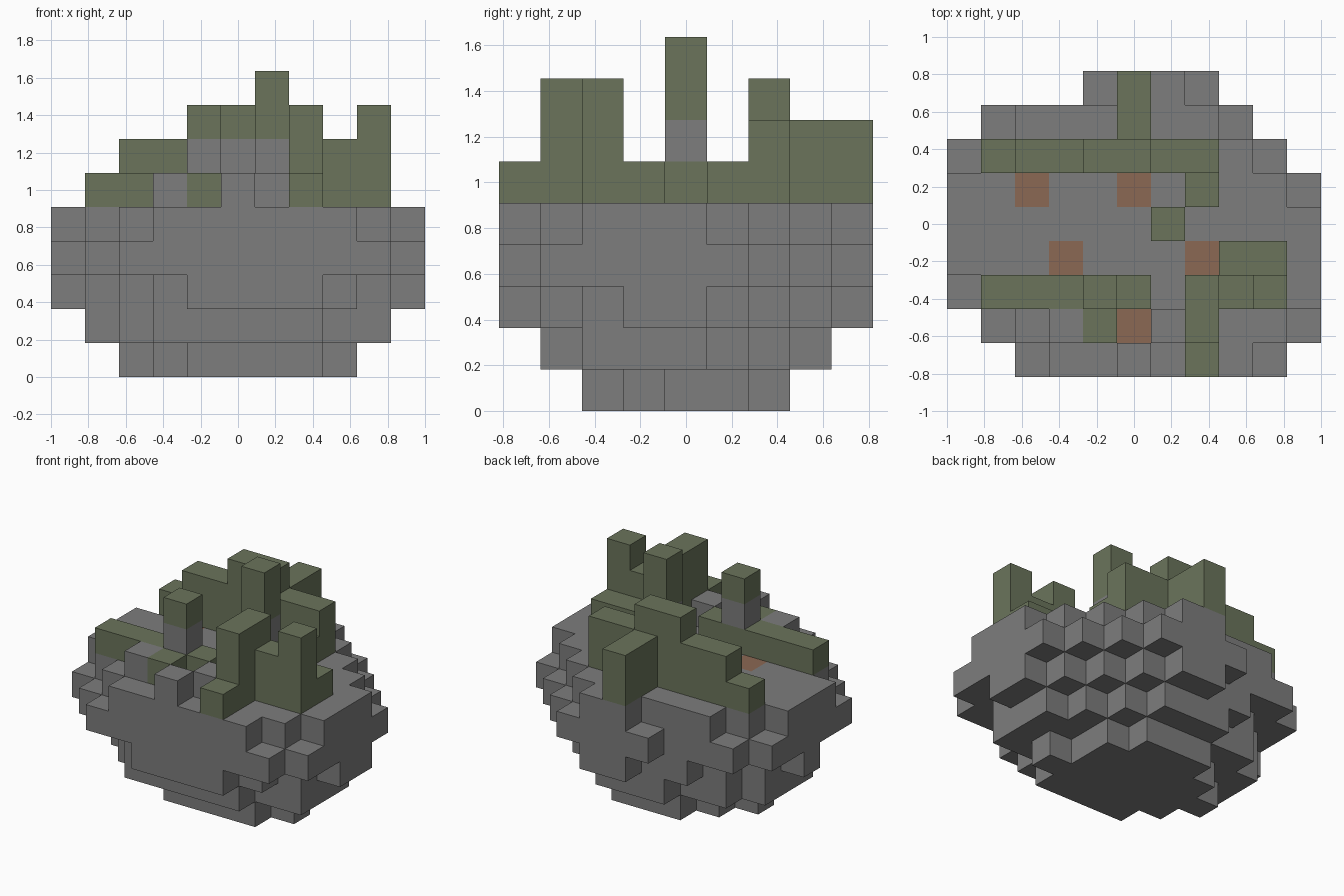
import bpy
import bmesh
from mathutils import Vector

cube = bpy.data.objects.get("Cube")
if cube:
    bpy.data.objects.remove(cube, do_unlink=True)

U = 2 / 11                                # block size
ORIGIN = Vector((-5.5, -4.5, 0))          # grid corner in blocks


def make_material(name, rgb):
    mat = bpy.data.materials.new(name)
    mat.use_nodes = True
    mat.diffuse_color = (*rgb, 1)
    mat.node_tree.nodes["Principled BSDF"].inputs["Base Color"].default_value = (*rgb, 1)
    return mat


materials = {
    "rock": make_material("stone grey", (0.205, 0.205, 0.205)),
    "ruins": make_material("moss green", (0.145, 0.175, 0.105)),
    "clay_patches": make_material("clay orange", (0.26, 0.14, 0.088)),
}
blocks = {}                               # (column, row, level) -> part


def fill(part, columns, rows, levels):
    """Fill a box of blocks, given inclusive (first, last) ranges."""
    for i in range(columns[0], columns[1] + 1):
        for j in range(rows[0], rows[1] + 1):
            for k in range(levels[0], levels[1] + 1):
                blocks[i, j, k] = part


# Floating boulder: first row, then the column span of each row, per level
boulder = [
    (2, "47 38 27 37 46"),
    (1, "37 29 19 19 18 27 46"),
    (0, "47 38 29 1A 0A 19 28 37 56"),
    (0, "29 1A 0A 0A 0A 0A 09 18 47"),
    (0, "38 29 1A 0A 0A 09 18 27 56"),
]
for level, (first_row, spans) in enumerate(boulder):
    for n, span in enumerate(spans.split()):
        row = first_row + n
        fill("rock", (int(span[0], 16), int(span[1], 16)), (row, row), (level, level))

# Clay patches set flush in the top
for i, j in ((2, 5), (5, 5), (3, 3), (7, 3), (5, 1)):
    fill("clay_patches", (i, i), (j, j), (4, 4))

# Loose stones on the top
for i, j in ((3, 1), (5, 0), (6, 1)):
    fill("rock", (i, i), (j, j), (5, 5))

# Mossy ruin walls: columns, rows, top level
walls = [
    # front wall
    ((1, 5), (2, 2), 5), ((4, 4), (1, 1), 5),
    # front left towers
    ((7, 7), (0, 0), 5), ((7, 7), (1, 2), 7), ((8, 8), (2, 2), 6),
    ((9, 9), (2, 2), 7), ((8, 9), (3, 3), 5),
    # back wall
    ((1, 1), (6, 6), 5), ((2, 3), (6, 6), 6), ((4, 5), (6, 6), 7),
    ((6, 7), (6, 6), 6), ((7, 7), (5, 5), 5), ((5, 5), (7, 8), 6),
    # pillars
    ((4, 4), (2, 2), 7), ((6, 6), (4, 4), 8),
]
for columns, rows, top in walls:
    fill("ruins", columns, rows, (5, top))

# Bare stones in the pillars and the back wall
for i, j in ((4, 2), (6, 4), (5, 6)):
    fill("rock", (i, i), (j, j), (6, 6))


def build(part):
    """Make one object from the exposed block faces of a part."""
    bm = bmesh.new()
    for cell, owner in blocks.items():
        if owner != part:
            continue
        centre = Vector(cell) + Vector((0.5, 0.5, 0.5)) + ORIGIN
        for axis in range(3):
            for sign in (-1, 1):
                normal = Vector((0, 0, 0))
                normal[axis] = sign
                if tuple(int(c + n) for c, n in zip(cell, normal)) in blocks:
                    continue
                a = Vector((0, 0, 0))
                a[(axis + 1) % 3] = 0.5
                b = normal.cross(a)
                mid = centre + normal / 2
                corners = (mid - a - b, mid + a - b, mid + a + b, mid - a + b)
                bm.faces.new([bm.verts.new(c * U) for c in corners])
    bmesh.ops.remove_doubles(bm, verts=bm.verts, dist=0.001)
    mesh = bpy.data.meshes.new(part)
    bm.to_mesh(mesh)
    bm.free()
    mesh.materials.append(materials[part])
    bpy.context.scene.collection.objects.link(bpy.data.objects.new(part, mesh))


for part in materials:
    build(part)
